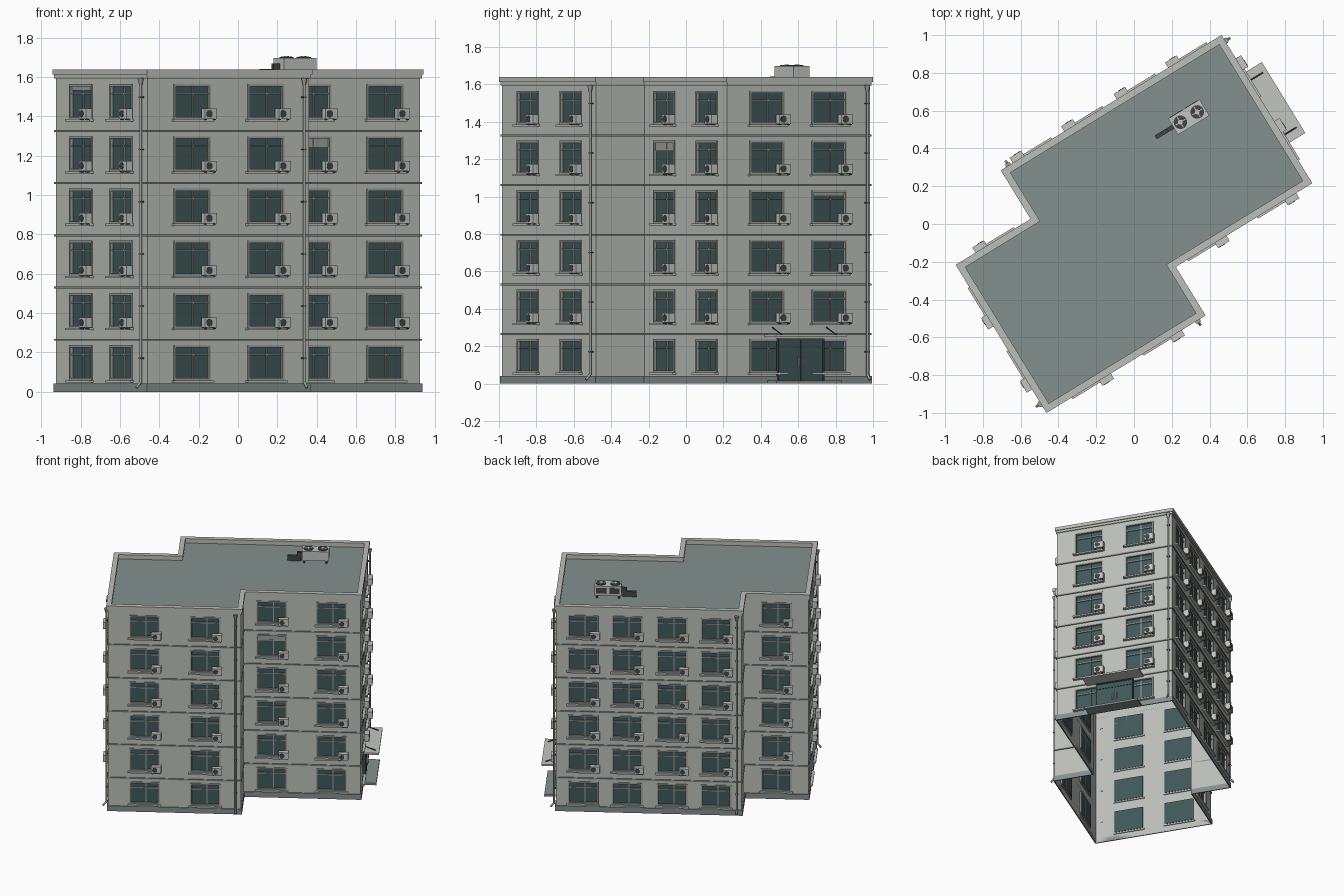
import bpy, bmesh, math
from mathutils import Matrix, Vector

cube = bpy.data.objects.get("Cube")
if cube:
    bpy.data.objects.remove(cube)

# ---------- materials ----------
def material(name, rgb):
    m = bpy.data.materials.new(name)
    m.use_nodes = True
    m.diffuse_color = (*rgb, 1)
    m.node_tree.nodes["Principled BSDF"].inputs["Base Color"].default_value = (*rgb, 1)
    return m

WALL = material("pale plaster", (.50, .52, .48))
STONE = material("grey slate", (.23, .28, .27))
GLASS = material("dark teal glass", (.05, .095, .095))
FRAME = material("window frame grey", (.33, .35, .33))
BAND = material("band grey", (.26, .28, .26))
METAL = material("light metal", (.54, .56, .53))
DARK = material("dark metal", (.05, .06, .06))

TURN = Matrix.Rotation(math.radians(31.5), 4, 'Z')
FLOORS, PITCH = 6, .2655
WIN_W, WIN_Z, WIN_H, RECESS = .216, .06, .175, .012

# ---------- part helpers ----------
parts = {}

def part(name, *mats):
    if name not in parts:
        parts[name] = (bmesh.new(), mats)
    return parts[name][0]

def box(name, mat, frame, centre, size, tilt=0):
    m = frame @ Matrix.Translation(centre) @ Matrix.Rotation(tilt, 4, 'X') @ Matrix.Diagonal((*size, 1))
    bmesh.ops.create_cube(part(name, mat), size=1, matrix=m)

def tube(name, mat, frame, a, b, r1, r2=None, sides=10):
    a, b = Vector(a), Vector(b)
    turn = (b - a).to_track_quat('Z', 'Y').to_matrix().to_4x4()
    bmesh.ops.create_cone(part(name, mat), cap_ends=True, segments=sides, radius1=r1,
                          radius2=r1 if r2 is None else r2, depth=(b - a).length,
                          matrix=frame @ Matrix.Translation((a + b) / 2) @ turn)

# ---------- footprint, counter-clockwise ----------
U, V, N = .905, .598, .296
plan = [Vector(p) for p in ((-U, -V), (.057, -V), (.057, -N), (U, -N),
                            (U, V), (-.44, V), (-.44, N), (-U, N))]
# window centres along each wall, measured from its start
windows = [(.264, .704), (), (.205, .638), (.249, .639),
           (.196, .515, .841, 1.16), (), (.232,), (.246, .638)]
# walls with a drainpipe, and its place along the wall
pipes = {0: .925, 3: .87, 4: 1.31, 7: .85}
# blinds: wall, window, floor, share of the height
blinds = {(2, 0, 4): .3, (3, 1, 3): .15, (7, 0, 5): .18}

def side(i):
    a, b = plan[i], plan[(i + 1) % len(plan)]
    t = (b - a).normalized()
    return a, t, Vector((t.y, -t.x)), (b - a).length

def outline(offset):
    return [p + offset * (side(i)[2] + side(i - 1)[2]) for i, p in enumerate(plan)]

def ring(name, mat, out, inn, z0, z1):
    bm = part(name, mat)
    rows = [[bm.verts.new((p.x, p.y, z)) for p in outline(o)]
            for o, z in ((out, z0), (out, z1), (inn, z1), (inn, z0))]
    n = len(plan)
    for r in range(4):
        for i in range(n):
            j, s = (i + 1) % n, (r + 1) % 4
            bm.faces.new((rows[r][i], rows[r][j], rows[s][j], rows[s][i]))

# ---------- walls with recessed panes ----------
def build_wall(frame, length, centres):
    bm = part("walls", WALL, GLASS)

    def quad(points, mat=0):
        f = bm.faces.new([bm.verts.new(frame @ Vector(p)) for p in points])
        f.material_index = mat

    xs = [0] + [c + k * WIN_W / 2 for c in centres for k in (-1, 1)] + [length]
    zs = [0] + [WIN_Z + f * PITCH + k * WIN_H for f in range(FLOORS) for k in (0, 1)] + [1.61]
    for i, (x0, x1) in enumerate(zip(xs, xs[1:])):
        for j, (z0, z1) in enumerate(zip(zs, zs[1:])):
            edge = [(x0, z0), (x1, z0), (x1, z1), (x0, z1)]
            if i % 2 and j % 2:
                quad([(x, RECESS, z) for x, z in edge], 1)
                for (xa, za), (xb, zb) in zip(edge, edge[1:] + edge[:1]):
                    quad([(xa, 0, za), (xb, 0, zb), (xb, RECESS, zb), (xa, RECESS, za)])
            else:
                quad([(x, 0, z) for x, z in edge])

# Local frame of a wall: x along it, y inward, z up
def build_window(frame, c, z, floor, blind):
    mid = z + WIN_H / 2
    for s in (-1, 1):
        box("window_frames", FRAME, frame, (c + s * (WIN_W / 2 - .004), .003, mid), (.012, .016, WIN_H))
        box("window_frames", FRAME, frame, (c, .003, mid + s * (WIN_H / 2 - .004)), (WIN_W, .016, .012))
    box("window_frames", FRAME, frame, (c, .008, z + .73 * WIN_H), (WIN_W, .008, .007))
    box("window_frames", FRAME, frame, (c + .012, .008, mid), (.007, .008, WIN_H))
    box("window_sills", METAL, frame, (c, -.008, z - .007), (WIN_W + .024, .03, .011))
    if blind:
        h = blind * WIN_H
        box("window_blinds", FRAME, frame, (c, .008, z + WIN_H - h / 2), (WIN_W - .01, .005, h))
    if floor:
        x, h = c + .087, z + .026
        box("wall_coolers", METAL, frame, (x, -.027, h), (.072, .036, .052))
        tube("cooler_fans", DARK, frame, (x - .01, -.044, h), (x - .01, -.047, h), .019)
        for s in (-1, 1):
            box("cooler_brackets", DARK, frame, (x + s * .026, -.022, h - .029), (.005, .046, .006))

def build_pipe(frame, x):
    tube("drainpipes", FRAME, frame, (x, -.015, .045), (x, -.015, 1.56), .007)
    tube("drainpipes", FRAME, frame, (x, -.015, 1.56), (x, -.015, 1.595), .008, .016)
    tube("drainpipes", FRAME, frame, (x, -.015, .05), (x, -.04, .02), .007)
    for f in range(FLOORS):
        box("pipe_clamps", DARK, frame, (x, -.01, .17 + f * PITCH), (.02, .022, .006))

frames = []
for i, centres in enumerate(windows):
    a, t, n, length = side(i)
    frame = Matrix(((t.x, -n.x, 0, a.x), (t.y, -n.y, 0, a.y), (0, 0, 1, 0), (0, 0, 0, 1)))
    frames.append(frame)
    build_wall(frame, length, centres)
    for k, c in enumerate(centres):
        for f in range(FLOORS):
            build_window(frame, c, WIN_Z + f * PITCH, f, blinds.get((i, k, f)))
    if i in pipes:
        build_pipe(frame, pipes[i])

# ---------- plinth, floor bands, cornice, roof ----------
ring("plinth", STONE, .008, 0, 0, .041)
for f in range(1, FLOORS):
    ring("floor_bands", BAND, .007, 0, f * PITCH - .006, f * PITCH + .004)
ring("cornice", WALL, .007, -.02, 1.594, 1.612)
ring("cornice", WALL, .013, -.024, 1.612, 1.638)
roof = part("roof", STONE)
roof.faces.new([roof.verts.new((p.x, p.y, 1.602)) for p in outline(-.005)])

# ---------- entrance ----------
E, D = frames[3], .453
box("entrance_door", GLASS, E, (D, -.006, .125), (.282, .02, .22))
for s in (-1, 1):
    box("door_trim", DARK, E, (D + s * .139, -.01, .125), (.008, .022, .22))
    box("door_trim", DARK, E, (D + s * .07, -.01, .195), (.13, .018, .005))
    box("door_handles", METAL, E, (D + s * .016, -.022, .115), (.005, .01, .05))
    tube("canopy_rods", DARK, E, (D + s * .17, 0, .30), (D + s * .17, -.095, .262), .004, sides=6)
box("door_trim", DARK, E, (D, -.01, .125), (.005, .018, .22))
box("door_trim", DARK, E, (D, -.01, .237), (.29, .022, .008))
box("entrance_canopy", METAL, E, (D, -.06, .256), (.44, .12, .013))
box("entrance_step", STONE, E, (D, -.05, .008), (.41, .1, .016))

# ---------- rooftop cooler ----------
R = Matrix.Translation((.543, .331, 0))
box("roof_cooler", METAL, R, (0, 0, 1.661), (.195, .1, .074))
for s in (-1, 1):
    tube("roof_fans", DARK, R, (s * .052, 0, 1.697), (s * .052, 0, 1.703), .036, sides=20)
    tube("roof_fan_hubs", METAL, R, (s * .052, 0, 1.70), (s * .052, 0, 1.706), .013, sides=12)
    box("roof_fan_blades", METAL, R, (s * .052, 0, 1.703), (.062, .005, .002))
    box("roof_fan_blades", METAL, R, (s * .052, 0, 1.703), (.005, .062, .002))
    box("roof_cooler_vents", DARK, R, (s * .048, .05, 1.662), (.075, .004, .045))
    for t in (-1, 1):
        box("roof_cooler_legs", DARK, R, (s * .08, t * .04, 1.613), (.012, .012, .024))
box("roof_duct", DARK, R, (-.115, 0, 1.655), (.04, .022, .03))
box("roof_duct", DARK, R, (-.155, 0, 1.622), (.10, .022, .04))

# ---------- make objects ----------
SMOOTH = {"drainpipes", "canopy_rods", "cooler_fans", "roof_fans", "roof_fan_hubs"}
for name, (bm, mats) in parts.items():
    if name == "walls":
        bmesh.ops.remove_doubles(bm, verts=bm.verts, dist=.0001)
    elif name != "roof":
        bmesh.ops.recalc_face_normals(bm, faces=bm.faces)
    bm.transform(TURN)
    mesh = bpy.data.meshes.new(name)
    bm.to_mesh(mesh)
    bm.free()
    for m in mats:
        mesh.materials.append(m)
    obj = bpy.data.objects.new(name, mesh)
    bpy.context.collection.objects.link(obj)
    if name in SMOOTH:
        bpy.ops.object.select_all(action='DESELECT')
        obj.select_set(True)
        bpy.context.view_layer.objects.active = obj
        bpy.ops.object.shade_smooth_by_angle(angle=math.radians(40))
